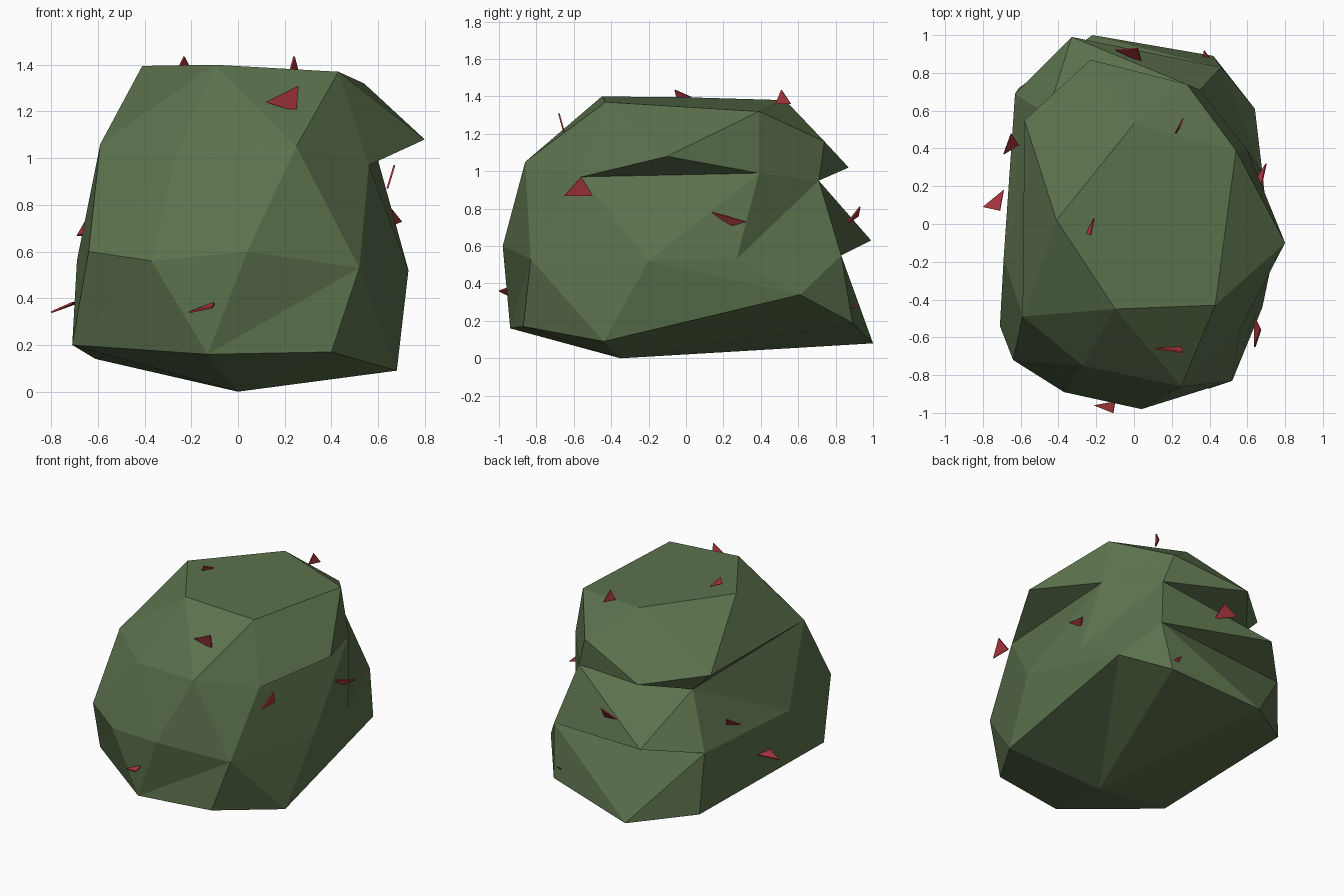
import bpy, bmesh
from mathutils import Vector as V

if "Cube" in bpy.data.objects:
    bpy.data.objects.remove(bpy.data.objects["Cube"])


def material(name, color):
    m = bpy.data.materials.new(name)
    m.diffuse_color = (*color, 1)
    m.use_nodes = True
    m.node_tree.nodes["Principled BSDF"].inputs["Base Color"].default_value = m.diffuse_color
    return m


green = material("moss green", (0.105, 0.165, 0.073))
red = material("berry red", (0.42, 0.04, 0.052))


def finish(bm, name, mat):
    me = bpy.data.meshes.new(name)
    bm.to_mesh(me)
    bm.free()
    me.materials.append(mat)
    ob = bpy.data.objects.new(name, me)
    bpy.context.collection.objects.link(ob)
    return ob


def bridge(bm, upper, lower):
    """Zip two closed rings with triangles; shared points close up."""
    a, b = upper + upper[:1], lower + lower[:1]
    i = j = 0
    while i < len(a) - 1 or j < len(b) - 1:
        if j == len(b) - 1:
            step_a = True
        elif i == len(a) - 1:
            step_a = False
        else:
            step_a = (a[i + 1].co - b[j].co).length < (a[i].co - b[j + 1].co).length
        tri = (a[i], b[j], a[i + 1] if step_a else b[j + 1])
        if len(set(tri)) == 3 and not bm.faces.get(tri):
            bm.faces.new(tri)
        i, j = (i + 1, j) if step_a else (i, j + 1)


# Boulder: irregular rings, stacked from the crown to the base
bm = bmesh.new()


def points(*cos):
    return [bm.verts.new(c) for c in cos]


crown = points((.43, -.43, 1.37), (.54, .39, 1.32), (0, .53, 1.38),
               (-.41, .02, 1.395), (-.10, -.45, 1.40))
brow, front_l, side_l = points((.25, -.86, 1.05), (-.27, -.75, 1.0), (-.59, -.49, 1.06))
cleft_f, spike, cleft_b = points((.56, -.56, .97), (.80, -.10, 1.08), (.60, .39, .99))
overhang = points((.28, .74, 1.16), (-.23, .87, 1.02), (-.58, .55, 1.06))
groove = points((.35, .71, .95), (-.46, .58, .94))
belly = points((.52, -.83, .53), (.73, -.20, .52), (.68, .27, .53), (.46, .83, .55),
               (-.33, .99, .63), (-.63, .69, .57), (-.69, -.18, .56),
               (-.64, -.72, .60), (-.37, -.89, .56), (.04, -.98, .60))
foot = points((-.13, -.94, .16), (.40, -.87, .17), (.68, -.44, .09), (.64, .61, .34),
              (.42, .89, .19), (-.22, 1.0, .08), (-.61, .72, .14), (-.71, -.54, .20))
base = points((0, -.35, 0))

rings = [
    crown,
    [brow, cleft_f, spike, cleft_b] + overhang + [side_l, front_l],
    [brow, cleft_f, cleft_b, belly[2]] + groove + [side_l, front_l],
    belly,
    belly[:4] + belly[5:],   # the back ledge juts out above this ring
    foot,
    base,
]
bm.faces.new(crown)
for hi, lo in zip(rings, rings[1:]):
    bridge(bm, hi, lo)
bmesh.ops.recalc_face_normals(bm, faces=bm.faces)
finish(bm, "boulder", green)

# Small triangular shards stuck on the surface
shards = {
    "front_upper": ((.12, -.66, 1.24), (.26, -.68, 1.31), (.25, -.65, 1.20)),
    "front_lower": ((-.21, -.96, .34), (-.10, -.94, .38), (-.11, -1.0, .36)),
    "top_left": ((-.25, -.05, 1.395), (-.21, .03, 1.395), (-.23, -.06, 1.435)),
    "top_right": ((.22, .48, 1.36), (.26, .56, 1.36), (.24, .51, 1.435)),
    "right_front": ((.64, -.65, .87), (.64, -.50, .87), (.67, -.56, .97)),
    "right_back": ((.66, .14, .78), (.70, .32, .73), (.65, .24, .71)),
    "left_upper": ((-.69, .37, .67), (-.65, .48, .74), (-.61, .42, .67)),
    "left_lower": ((-.80, .09, .34), (-.69, .18, .38), (-.71, .07, .38)),
    "back_upper": ((-.10, .92, .76), (.02, .93, .81), (.04, .86, .72)),
    "back_lower": ((.36, .86, .25), (.40, .88, .27), (.37, .92, .29)),
}
for name, tri in shards.items():
    bm = bmesh.new()
    bm.faces.new([bm.verts.new(V(c)) for c in tri])
    ob = finish(bm, "shard_" + name, red)
    mod = ob.modifiers.new("thickness", "SOLIDIFY")
    mod.thickness, mod.offset = 0.008, 0
